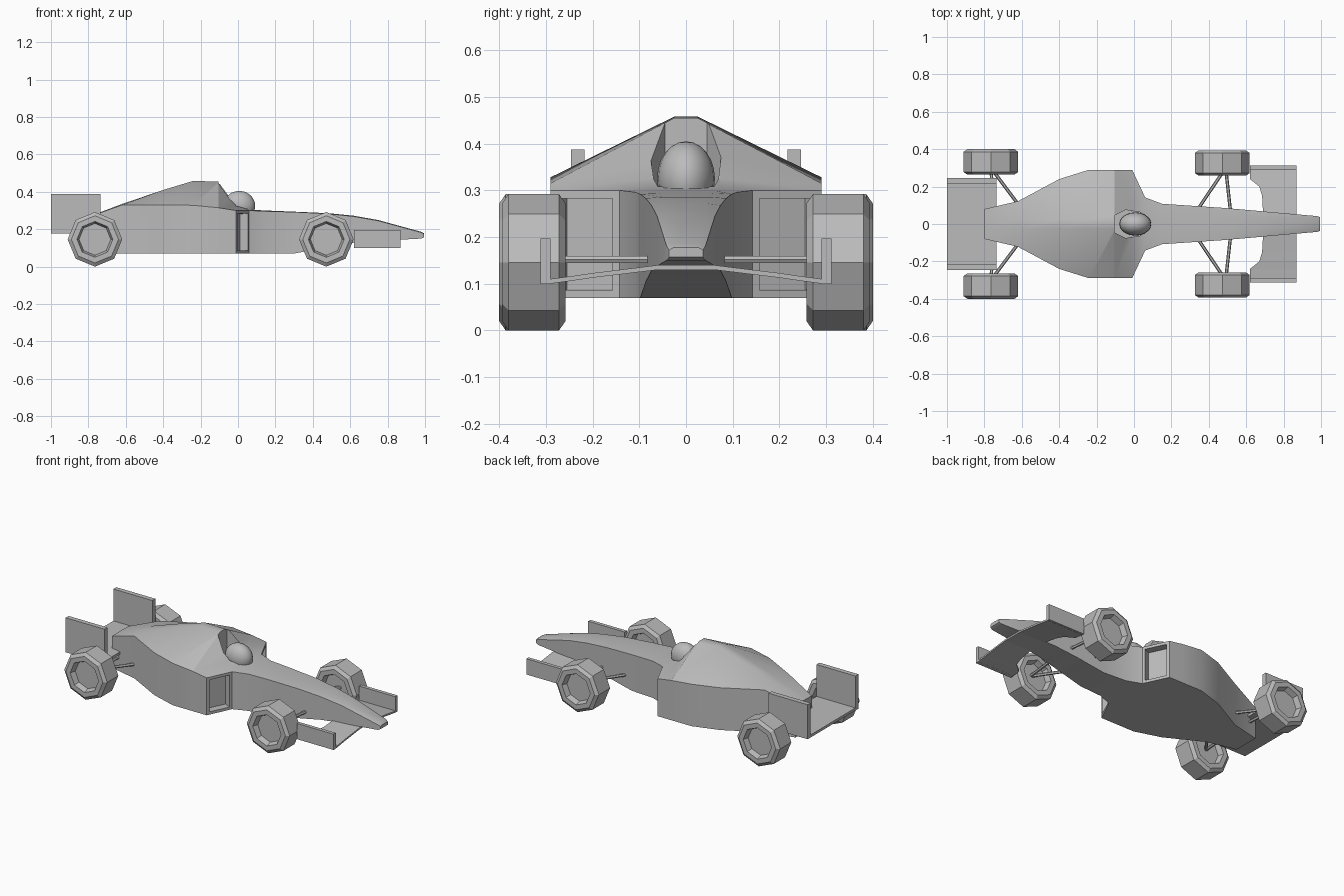
import bpy, bmesh, math
from mathutils import Vector

if "Cube" in bpy.data.objects:
    bpy.data.objects.remove(bpy.data.objects["Cube"])

grey = bpy.data.materials.new("plain_grey")
grey.diffuse_color = (0.5, 0.5, 0.5, 1)
grey.use_nodes = True
grey.node_tree.nodes["Principled BSDF"].inputs["Base Color"].default_value = grey.diffuse_color


def make(name, verts, faces, smooth=None):
    """Mesh object from points and faces, normals outward."""
    me = bpy.data.meshes.new(name)
    bm = bmesh.new()
    vs = [bm.verts.new(v) for v in verts]
    for f in faces:
        bm.faces.new([vs[i] for i in f])
    bmesh.ops.recalc_face_normals(bm, faces=bm.faces)
    bm.to_mesh(me)
    bm.free()
    me.materials.append(grey)
    ob = bpy.data.objects.new(name, me)
    bpy.context.collection.objects.link(ob)
    if smooth:
        smooth_by_angle(ob, smooth)
    return ob


def smooth_by_angle(ob, angle):
    bpy.ops.object.select_all(action='DESELECT')
    ob.select_set(True)
    bpy.context.view_layer.objects.active = ob
    bpy.ops.object.shade_smooth_by_angle(angle=math.radians(angle))


def loft(name, rings, smooth=None):
    """Skin closed rings of equal size and cap both ends."""
    n = len(rings[0])
    verts = [p for r in rings for p in r]
    faces = [(k * n + i, k * n + (i + 1) % n, (k + 1) * n + (i + 1) % n, (k + 1) * n + i)
             for k in range(len(rings) - 1) for i in range(n)]
    faces += [tuple(range(n)), tuple(range(len(verts) - n, len(verts)))]
    return make(name, verts, faces, smooth)


def box(name, x0, x1, y0, y1, z0, z1):
    return loft(name, [[(x, y0, z0), (x, y1, z0), (x, y1, z1), (x, y0, z1)] for x in (x0, x1)])


def rod(name, a, b, r):
    a, b = Vector(a), Vector(b)
    q = (b - a).to_track_quat('Z', 'Y')
    ring = [q @ Vector((r * math.cos(t * math.pi / 3), r * math.sin(t * math.pi / 3), 0))
            for t in range(6)]
    return loft(name, [[p + c for p in ring] for c in (a, b)])


# Body shell: x, half width, floor z, shoulder z, ridge half width, ridge z
SECTIONS = [
    (-0.80, 0.080, 0.07, 0.265, 0.025, 0.267),
    (-0.62, 0.122, 0.07, 0.33, 0.025, 0.335),
    (-0.40, 0.240, 0.07, 0.33, 0.025, 0.41),
    (-0.24, 0.290, 0.07, 0.328, 0.025, 0.458),
    (-0.105, 0.290, 0.07, 0.315, 0.025, 0.455),
    (-0.01, 0.290, 0.07, 0.30, 0.075, 0.325),
    (0.06, 0.142, 0.07, 0.30, 0.070, 0.305),
    (0.15, 0.108, 0.07, 0.296, 0.060, 0.300),
    (0.30, 0.098, 0.07, 0.292, 0.055, 0.294),
    (0.48, 0.086, 0.105, 0.283, 0.050, 0.286),
    (0.62, 0.074, 0.128, 0.268, 0.045, 0.272),
    (0.75, 0.062, 0.138, 0.245, 0.040, 0.249),
    (0.98, 0.042, 0.150, 0.182, 0.030, 0.186),
    (0.995, 0.036, 0.157, 0.172, 0.026, 0.178),
]
body = loft("body_shell", [[(x, -w, b), (x, -w, s), (x, -r, t), (x, r, t), (x, w, s), (x, w, b)]
                           for x, w, b, s, r, t in SECTIONS])

# Side air intakes: framed recess on the forward faces of the side pods
bm = bmesh.new()
bm.from_mesh(body.data)
intakes = [f for f in bm.faces
           if abs(f.calc_center_median().x - 0.025) < 0.01 and abs(f.calc_center_median().y) > 0.18]
for f in intakes:
    bmesh.ops.inset_individual(bm, faces=[f], thickness=0.024)
    bmesh.ops.inset_individual(bm, faces=[f], thickness=0.0005, depth=-0.045)
bm.to_mesh(body.data)
bm.free()

# Cockpit opening cut into the front of the engine cover
cutter = loft("cockpit_cutter", [[(-0.105, -0.045, z), (-0.045, -0.075, z), (0.05, -0.06, z),
                                  (0.05, 0.06, z), (-0.045, 0.075, z), (-0.105, 0.045, z)]
                                 for z in (0.303, 0.6)])
mod = body.modifiers.new("cockpit", 'BOOLEAN')
mod.operation, mod.solver, mod.object = 'DIFFERENCE', 'EXACT', cutter
bpy.context.view_layer.objects.active = body
bpy.ops.object.modifier_apply(modifier=mod.name)
bpy.data.objects.remove(cutter)
smooth_by_angle(body, 28)

# Driver helmet
bpy.ops.mesh.primitive_uv_sphere_add(segments=20, ring_count=12, radius=1, location=(0.007, 0, 0.325))
helmet = bpy.context.object
helmet.name = "helmet"
helmet.scale = (0.085, 0.062, 0.08)
helmet.data.materials.append(grey)
smooth_by_angle(helmet, 40)

# Wheels: eight-sided tyre with chamfered shoulders and sunken hubs (offset, radius)
HALF = [(0.068, 0.096), (0.068, 0.126), (0.054, 0.146)]
PROFILE = [(-0.035, 0.085)] + [(-o, r) for o, r in HALF] + HALF[::-1] + [(0.035, 0.085)]
for label, wx, wy in (("front", 0.472, 0.326), ("rear", -0.765, 0.332)):
    for s, side in ((-1, "right"), (1, "left")):
        loft(f"{label}_wheel_{side}",
             [[(wx + r * math.cos(k * math.pi / 4), s * wy + o, 0.146 + r * math.sin(k * math.pi / 4))
               for k in range(8)] for o, r in PROFILE])

# Suspension arms: wheel x, then the two body mounts (x, y)
for label, wx, mounts in (("front", 0.49, ((0.345, 0.085), (0.515, 0.075))),
                          ("rear", -0.765, ((-0.615, 0.10), (-0.75, 0.08)))):
    for s, side in ((-1, "right"), (1, "left")):
        for i, (mx, my) in enumerate(mounts):
            rod(f"{label}_arm_{side}_{i + 1}", (wx, s * 0.30, 0.152), (mx, s * my, 0.152), 0.009)

# Front wing: arched thin plate with stepped rear edge (y, rear x, top z)
HALF_WING = [(0.30, 0.62, 0.109), (0.24, 0.62, 0.117), (0.20, 0.67, 0.123),
             (0.15, 0.685, 0.129), (0.06, 0.69, 0.140)]
STATIONS = HALF_WING + [(-y, x, z) for y, x, z in HALF_WING[::-1]]
loft("front_wing", [[(x, y, z), (0.868, y, z), (0.868, y, z - 0.010), (x, y, z - 0.010)]
                    for y, x, z in STATIONS])

# Rear wing plate and all end plates
box("rear_wing", -1.0, -0.735, -0.235, 0.235, 0.176, 0.192)
for s, side in ((-1, "right"), (1, "left")):
    box(f"front_end_plate_{side}", 0.62, 0.868, s * 0.29, s * 0.312, 0.10, 0.197)
    box(f"rear_end_plate_{side}", -1.0, -0.735, s * 0.217, s * 0.246, 0.176, 0.388)
